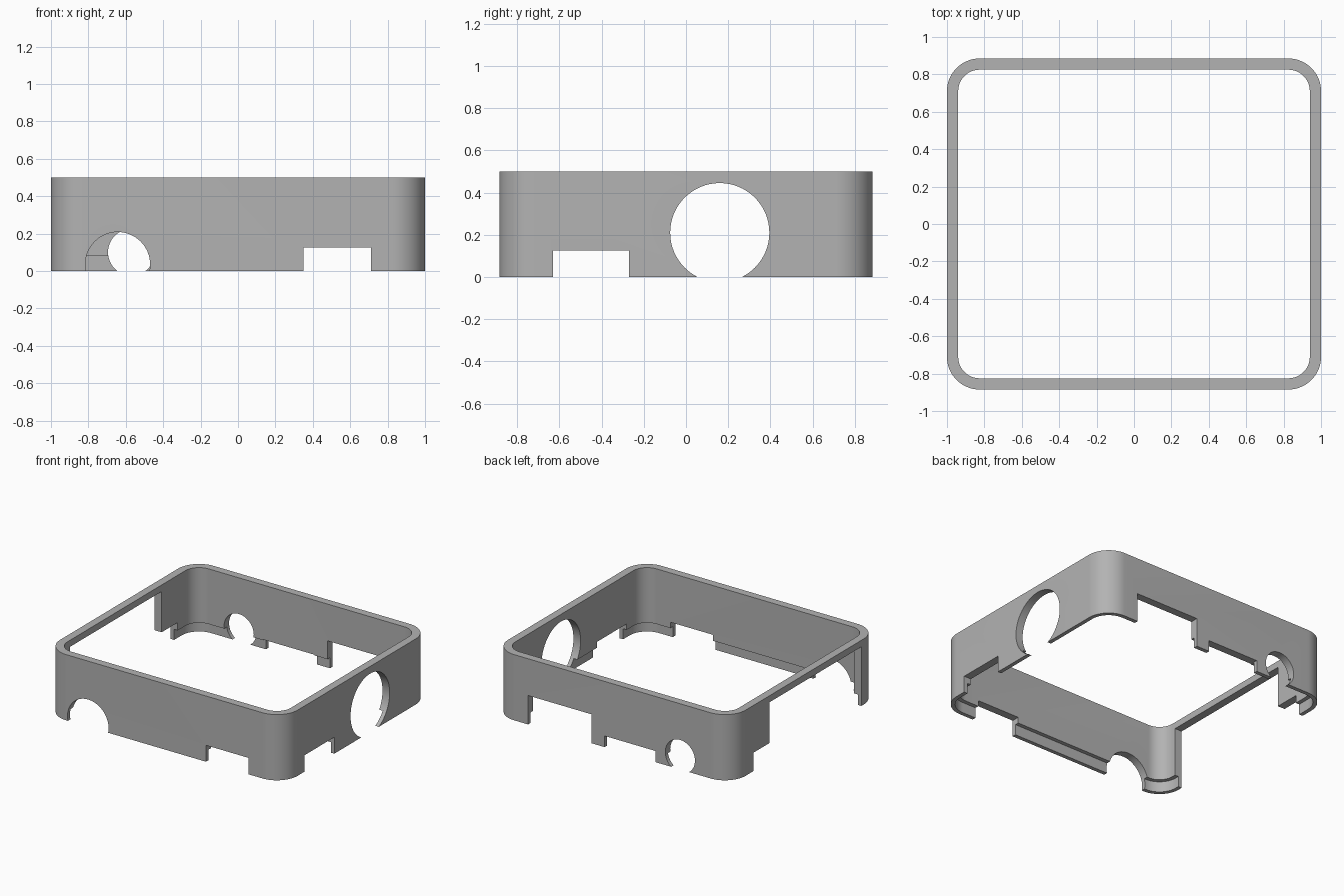
import bpy, bmesh, math
from mathutils import Matrix

old = bpy.data.objects.get("Cube")
if old:
    bpy.data.objects.remove(old, do_unlink=True)

HALF_X, HALF_Y, HEIGHT = 1.0, 0.885, 0.5
WALL, LIP, LIP_HEIGHT, CORNER = 0.06, 0.03, 0.08, 0.175
SEGMENTS = 16

grey = bpy.data.materials.new("plain grey")
grey.use_nodes = True
colour = (0.45, 0.45, 0.45, 1)
grey.diffuse_color = colour
grey.node_tree.nodes["Principled BSDF"].inputs["Base Color"].default_value = colour


def make_object(name, bm):
    bmesh.ops.recalc_face_normals(bm, faces=bm.faces)
    mesh = bpy.data.meshes.new(name)
    bm.to_mesh(mesh)
    bm.free()
    mesh.materials.append(grey)
    obj = bpy.data.objects.new(name, mesh)
    bpy.context.collection.objects.link(obj)
    return obj


def rounded_block(name, inset, low, high):
    """Block with rounded vertical corners, inset from the outer wall."""
    bm = bmesh.new()
    radius = CORNER - inset
    ring = []
    for quarter, (sx, sy) in enumerate([(1, 1), (-1, 1), (-1, -1), (1, -1)]):
        for i in range(SEGMENTS + 1):
            a = math.pi / 2 * (quarter + i / SEGMENTS)
            ring.append(bm.verts.new((sx * (HALF_X - CORNER) + radius * math.cos(a),
                                      sy * (HALF_Y - CORNER) + radius * math.sin(a), low)))
    base = bm.faces.new(ring)
    top = bmesh.ops.extrude_face_region(bm, geom=[base])["geom"]
    bmesh.ops.translate(bm, vec=(0, 0, high - low),
                        verts=[v for v in top if isinstance(v, bmesh.types.BMVert)])
    return make_object(name, bm)


def place(wall, along):
    """Centre of a cutter on the named wall."""
    return {"front": (along, -HALF_Y), "back": (along, HALF_Y),
            "right": (HALF_X, along), "left": (-HALF_X, along)}[wall]


def notch(wall, start, end, top):
    """Rectangular cutter open at the bottom edge."""
    bm = bmesh.new()
    bmesh.ops.create_cube(bm, size=1)
    x, y = place(wall, (start + end) / 2)
    length, depth = abs(end - start), 0.25
    size = (length, depth) if wall in ("front", "back") else (depth, length)
    low = -0.1
    bmesh.ops.scale(bm, vec=(*size, top - low), verts=bm.verts)
    bmesh.ops.translate(bm, vec=(x, y, (top + low) / 2), verts=bm.verts)
    return make_object(wall + "_notch_cutter", bm)


def port(wall, along, height, radius):
    """Round cutter through one wall."""
    bm = bmesh.new()
    turn = Matrix.Rotation(math.pi / 2, 4, "X" if wall in ("front", "back") else "Y")
    bmesh.ops.create_cone(bm, cap_ends=True, segments=64, radius1=radius, radius2=radius,
                          depth=0.25, matrix=Matrix.Translation((*place(wall, along), height)) @ turn)
    return make_object(wall + "_port_cutter", bm)


def cut(target, cutter):
    mod = target.modifiers.new("cut", "BOOLEAN")
    mod.operation = "DIFFERENCE"
    mod.solver = "EXACT"
    mod.object = cutter
    cutter.hide_render = True
    bpy.context.view_layer.objects.active = target
    bpy.ops.object.modifier_apply(modifier=mod.name)
    bpy.data.objects.remove(cutter, do_unlink=True)


# Frame wall, hollow centre and inner rebate along the bottom
frame = rounded_block("case_frame", 0, 0, HEIGHT)
cut(frame, rounded_block("hollow_cutter", WALL, -0.1, HEIGHT + 0.1))
cut(frame, rounded_block("rebate_cutter", LIP, -0.1, LIP_HEIGHT))

# Rectangular openings
for args in [("front", 0.35, 0.71, 0.125),
             ("right", -0.63, -0.27, 0.125),
             ("back", 0.176, 0.71, 0.22),
             ("back", -0.363, 0.066, 0.085),
             ("left", 0.4, 0.617, 0.14),
             ("left", -0.68, 0.424, 0.45)]:
    cut(frame, notch(*args))

# Round openings
for args in [("front", -0.643, 0.035, 0.173),
             ("back", -0.57, 0.1, 0.125),
             ("right", 0.16, 0.21, 0.235)]:
    cut(frame, port(*args))

# Smooth corners with crisp edges
bpy.ops.object.select_all(action="DESELECT")
frame.select_set(True)
bpy.context.view_layer.objects.active = frame
bpy.ops.object.shade_smooth_by_angle(angle=math.radians(30))
